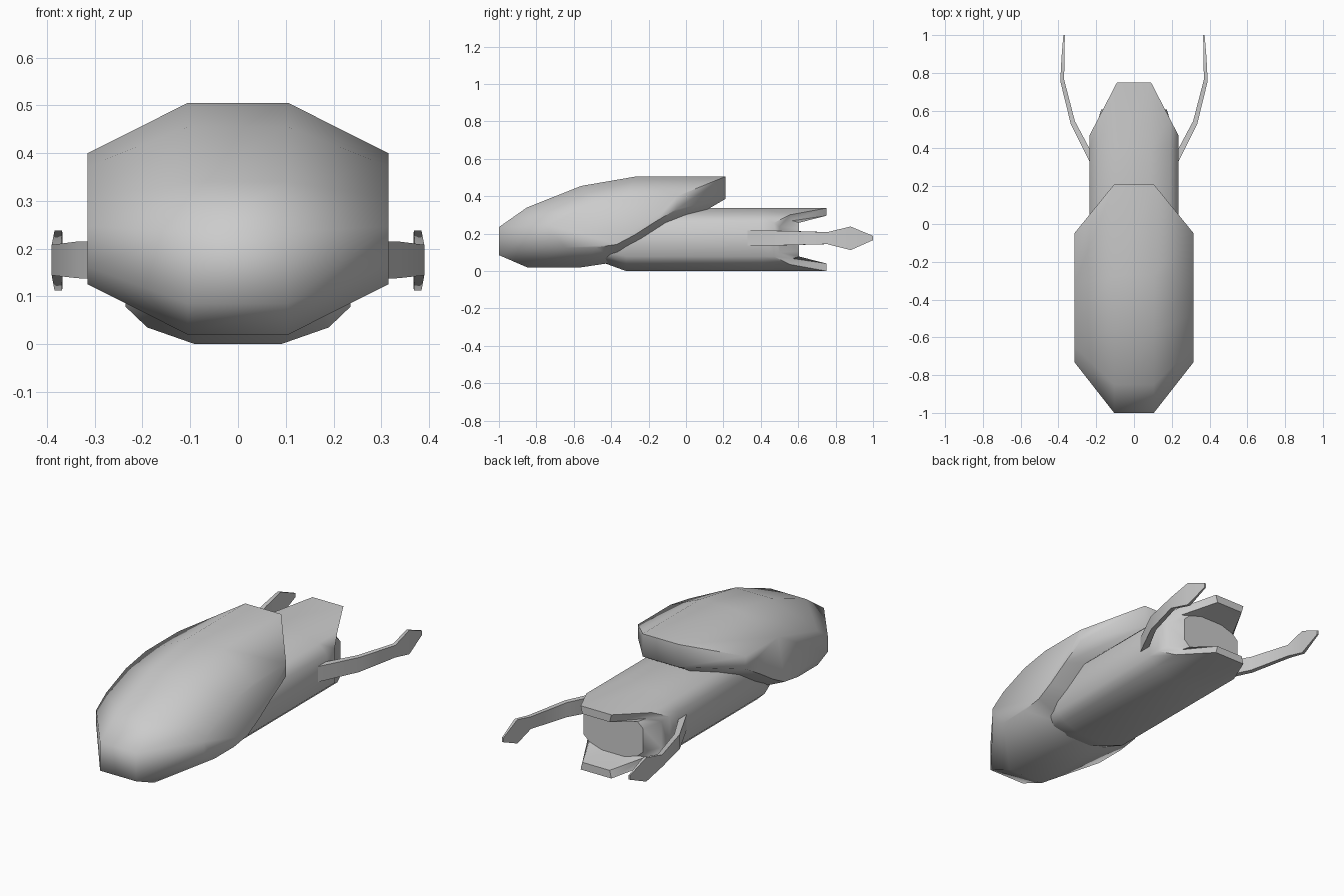
import bpy, bmesh, math

if "Cube" in bpy.data.objects:
    bpy.data.objects.remove(bpy.data.objects["Cube"])


def loft(name, rings, angle=65):
    """Skin closed rings of equal length and cap both ends."""
    bm = bmesh.new()
    loops = [[bm.verts.new(p) for p in ring] for ring in rings]
    n = len(loops[0])
    for a, b in zip(loops, loops[1:]):
        for i in range(n):
            j = (i + 1) % n
            bm.faces.new((a[i], a[j], b[j], b[i]))
    bm.faces.new(loops[0][::-1])
    bm.faces.new(loops[-1])
    bmesh.ops.recalc_face_normals(bm, faces=bm.faces[:])
    mesh = bpy.data.meshes.new(name)
    bm.to_mesh(mesh)
    bm.free()
    obj = bpy.data.objects.new(name, mesh)
    bpy.context.collection.objects.link(obj)
    bpy.ops.object.select_all(action='DESELECT')
    bpy.context.view_layer.objects.active = obj
    obj.select_set(True)
    bpy.ops.object.shade_smooth_by_angle(angle=math.radians(angle))
    return obj


# Front shell: side profile (y, z) widened across x, shrinking to flat side caps
profile = [(-1, .085), (-1, .235), (-.85, .34), (-.56, .455), (-.27, .505),
           (.21, .505), (.21, .385), (0, .262), (-.19, .14), (-.36, .05),
           (-.56, .02), (-.85, .02)]


def shell_ring(x, s):
    return [(x, -.384 + (y + .384) * s, .2625 + (z - .2625) * s) for y, z in profile]


loft("front_shell", [shell_ring(-.315, .565), shell_ring(-.105, 1),
                     shell_ring(.105, 1), shell_ring(.315, .565)])

# Rear body: chamfered tube with a notched, recessed tail opening
ZC = .168
quarter = [(.09, .168), (.19, .133), (.235, .09)]      # (x, height from centre)
tail = [.75, .557, .47]                                # rim y at each corner


def body_ring(ys, sx=1, sz=1, dx=0, dz=0):
    ys = ys if isinstance(ys, list) else [ys] * 3
    q = [(x * sx - dx, y, z * sz - dz) for (x, z), y in zip(quarter, ys)]
    right = q + [(x, y, -z) for x, y, z in q[::-1]]
    pts = right + [(-x, y, z) for x, y, z in right[::-1]]
    return [(x, y, ZC + z) for x, y, z in pts]


loft("rear_body", [
    body_ring(-.50, .72, .62),
    body_ring(-.45, .85, .72),
    body_ring(-.32),
    body_ring(.40),
    body_ring(tail),
    body_ring([.75, .57, .50], .88, .76),
    body_ring(.605, .74, .68),
], 50)

# Side arms: blades that bow outward and end in a diamond tip
# (outer y, outer x, inner y, inner x, bottom z, top z)
arm = [(.31, .225, .38, .225, .135, .217),
       (.53, .335, .545, .313, .138, .215),
       (.755, .390, .765, .370, .144, .208),
       (.88, .384, .88, .368, .112, .238),
       (1.0, .374, 1.0, .366, .165, .188)]
for side, sign in (("left", -1), ("right", 1)):
    loft(side + "_arm", [[(sign * xo, yo, z0), (sign * xo, yo, z1),
                          (sign * xi, yi, z1), (sign * xi, yi, z0)]
                         for yo, xo, yi, xi, z0, z1 in arm], 40)
